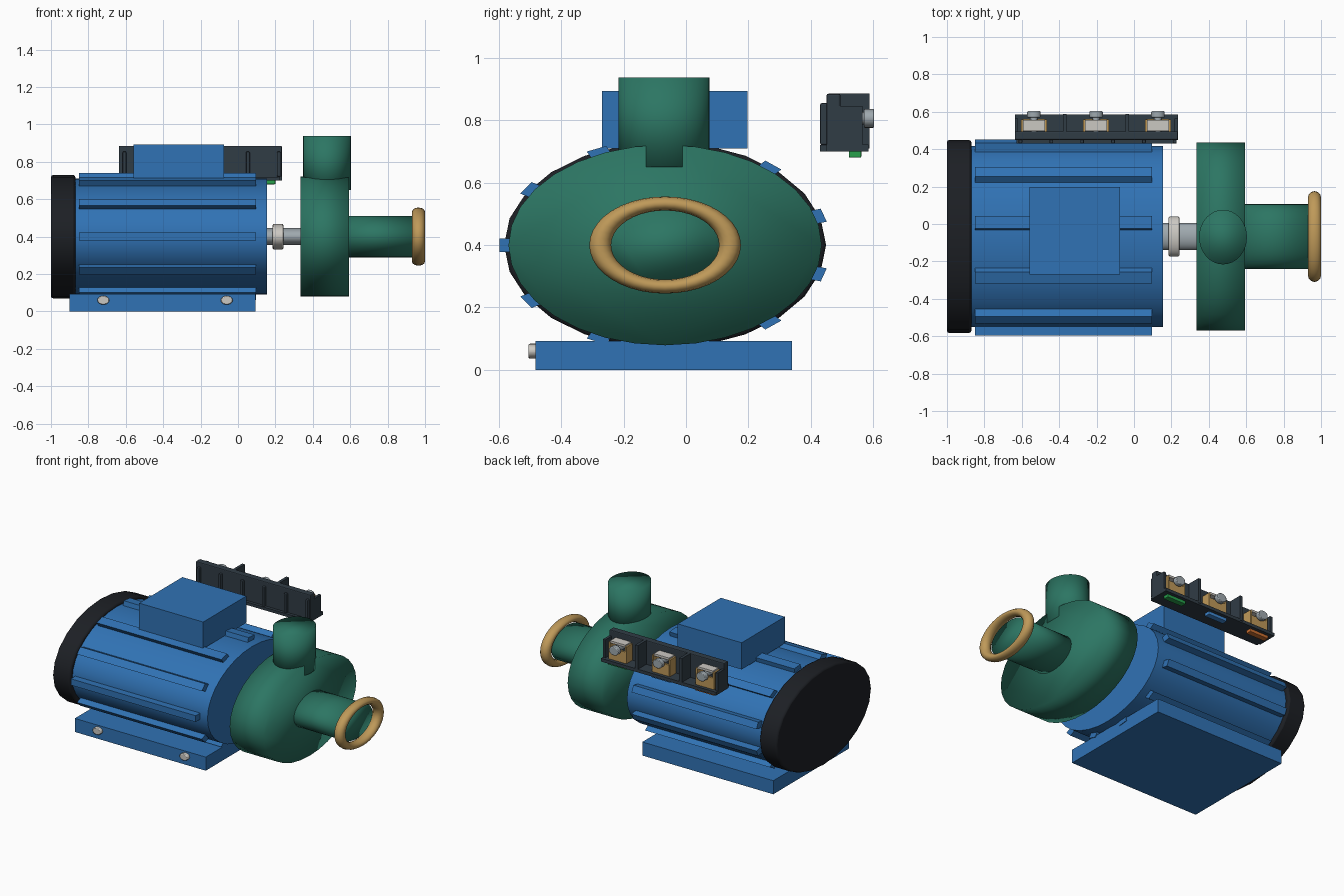
import bpy, bmesh, math
from mathutils import Matrix, Vector

if "Cube" in bpy.data.objects:
    bpy.data.objects.remove(bpy.data.objects["Cube"])

CY, CZ, SQ = -0.067, 0.40, 0.64      # pump axis and its vertical squash


def mat(name, rgb):
    m = bpy.data.materials.new(name)
    m.diffuse_color = (*rgb, 1)
    m.use_nodes = True
    m.node_tree.nodes["Principled BSDF"].inputs["Base Color"].default_value = m.diffuse_color
    return m


BLUE = mat("blue_paint", (0.03, 0.17, 0.46))
GREEN = mat("green_paint", (0.025, 0.18, 0.125))
BLACK = mat("black_cover", (0.012, 0.014, 0.018))
DARK = mat("dark_plastic", (0.03, 0.045, 0.06))
BRASS = mat("brass", (0.52, 0.32, 0.10))
STEEL = mat("steel", (0.35, 0.40, 0.43))
SILVER = mat("silver", (0.6, 0.58, 0.54))
TAGS = [mat("orange_tag", (0.6, 0.16, 0.03)), mat("blue_tag", (0.05, 0.25, 0.65)),
        mat("green_tag", (0.02, 0.35, 0.07))]


def finish(name, bm, m, smooth="angle", bevel=0):
    me = bpy.data.meshes.new(name)
    bmesh.ops.recalc_face_normals(bm, faces=bm.faces[:])
    bm.to_mesh(me)
    bm.free()
    ob = bpy.data.objects.new(name, me)
    bpy.context.collection.objects.link(ob)
    me.materials.append(m)
    if smooth:
        for p in me.polygons:
            p.use_smooth = True
        if smooth == "angle":
            me.set_sharp_from_angle(angle=math.radians(35))
    if bevel:
        b = ob.modifiers.new("bevel", "BEVEL")
        b.width, b.segments, b.limit_method = bevel, 2, "ANGLE"
    return ob


def add_box(bm, x, y, z, rot=Matrix()):
    size = Vector((x[1] - x[0], y[1] - y[0], z[1] - z[0]))
    mid = Vector((sum(x) / 2, sum(y) / 2, sum(z) / 2))
    bmesh.ops.create_cube(bm, size=1, matrix=rot @ Matrix.Translation(mid) @ Matrix.Diagonal((*size, 1)))


def boxes(name, items, m, bevel=0):
    bm = bmesh.new()
    for it in items:
        add_box(bm, *it)
    return finish(name, bm, m, None, bevel)


def cyl(name, axis, a, b, centre, radii, m, segs=32, smooth="angle", bevel=0):
    """Elliptical cylinder from a to b along an axis; centre and radii in the other two axes."""
    bm = bmesh.new()
    bmesh.ops.create_cone(bm, cap_ends=True, segments=segs, radius1=1, radius2=1, depth=1)
    k = "xyz".index(axis)
    others = [i for i in range(3) if i != k]
    for v in bm.verts:
        p = v.co.copy()
        v.co[k] = (a + b) / 2 + p.z * (b - a)
        v.co[others[0]] = centre[0] + p.x * radii[0]
        v.co[others[1]] = centre[1] + p.y * radii[1]
    return finish(name, bm, m, smooth, bevel)


def axial(name, a, b, r, m, **kw):
    return cyl(name, "x", a, b, (CY, CZ), (r, r * SQ), m, **kw)


# Motor
axial("motor_body", -0.88, 0.155, 0.485, BLUE)
axial("fan_cover", -1.0, -0.87, 0.516, BLACK, segs=24, bevel=0.012)
bm = bmesh.new()
squash = Matrix.Translation((0, CY, CZ)) @ Matrix.Diagonal((1, 1, SQ, 1))
for i in range(11):
    turn = Matrix.Rotation(math.pi + i * math.tau / 11, 4, "X")
    add_box(bm, (-0.85, 0.097), (0.455, 0.53), (-0.034, 0.034), squash @ turn)
finish("cooling_fins", bm, BLUE, None)
boxes("junction_box", [((-0.56, -0.075), (-0.27, 0.197), (0.71, 0.893))], BLUE)

# Foot plate and bolts
boxes("base_plate", [((-0.9, 0.093), (-0.482, 0.34), (0, 0.093))], BLUE)
for i, x in enumerate((-0.72, -0.06)):
    cyl(f"foot_bolt_{i + 1}", "y", -0.505, -0.47, (x, 0.06), (0.033, 0.024), SILVER, segs=12, bevel=0.005)

# Coupling
axial("drive_shaft", 0.12, 0.36, 0.072, STEEL)
axial("shaft_collar", 0.185, 0.243, 0.107, SILVER, bevel=0.008)

# Pump
axial("pump_casing", 0.335, 0.593, 0.502, GREEN, smooth=True)
axial("inlet_pipe", 0.55, 0.945, 0.174, GREEN, smooth=True)
cyl("outlet_pipe", "z", 0.65, 0.937, (0.476, -0.07), (0.128, 0.146), GREEN, smooth=True)
bpy.ops.mesh.primitive_torus_add(major_radius=0.208, minor_radius=0.035,
                                 major_segments=40, minor_segments=12)
ring = bpy.context.object
ring.name = "inlet_ring"
ring.data.transform(Matrix.Translation((0.965, CY, CZ)) @ Matrix.Diagonal((1, 1, SQ, 1))
                    @ Matrix.Rotation(math.pi / 2, 4, "Y"))
ring.data.materials.append(BRASS)
for p in ring.data.polygons:
    p.use_smooth = True

# Terminal block housing: walls, floor, dividers and front ribs
X0, X1 = -0.637, 0.235
boxes("terminal_back_wall", [((X0, X1), (0.45, 0.495), (0.705, 0.885))], DARK, 0.006)
boxes("terminal_floor", [((X0 + 0.01, X1 - 0.01), (0.43, 0.455), (0.70, 0.72)),
                         ((X0, X1), (0.45, 0.585), (0.70, 0.722))], DARK)
boxes("terminal_dividers",
      [((x - 0.01, x + 0.01), (0.48, 0.588), (0.71, 0.885)) for x in (-0.37, -0.036)]
      + [((x - 0.009, x + 0.009), (0.48, 0.565), (0.71, 0.845)) for x in (X0 + 0.009, X1 - 0.009)], DARK)
boxes("terminal_front_ribs",
      [((x - 0.01, x + 0.01), (0.43, 0.46), (0.72, 0.855))
       for x in (-0.607 + 0.165 * i for i in range(6))], DARK, 0.006)

# Three screw terminals with coloured tags beneath
for i, c in enumerate((-0.535, -0.203, 0.128)):
    n = i + 1
    boxes(f"terminal_clamp_{n}",
          [((c + s * 0.063 - 0.006, c + s * 0.063 + 0.006), (0.49, 0.56), (0.722, 0.835)) for s in (-1, 1)]
          + [((c - 0.063, c + 0.063), (0.548, 0.562), (0.722, 0.80))], BRASS)
    boxes(f"clamp_plate_{n}", [((c - 0.058, c + 0.058), (0.497, 0.556), (0.83, 0.845))], SILVER)
    cyl(f"screw_shank_{n}", "y", 0.49, 0.575, (c, 0.806), (0.02, 0.02), STEEL, segs=16)
    cyl(f"screw_head_{n}", "y", 0.57, 0.603, (c, 0.806), (0.036, 0.03), STEEL, segs=20, bevel=0.004)
    boxes(f"terminal_tag_{n}", [((c - 0.072, c + 0.072), (0.522, 0.562), (0.68, 0.705))], TAGS[i], 0.004)
